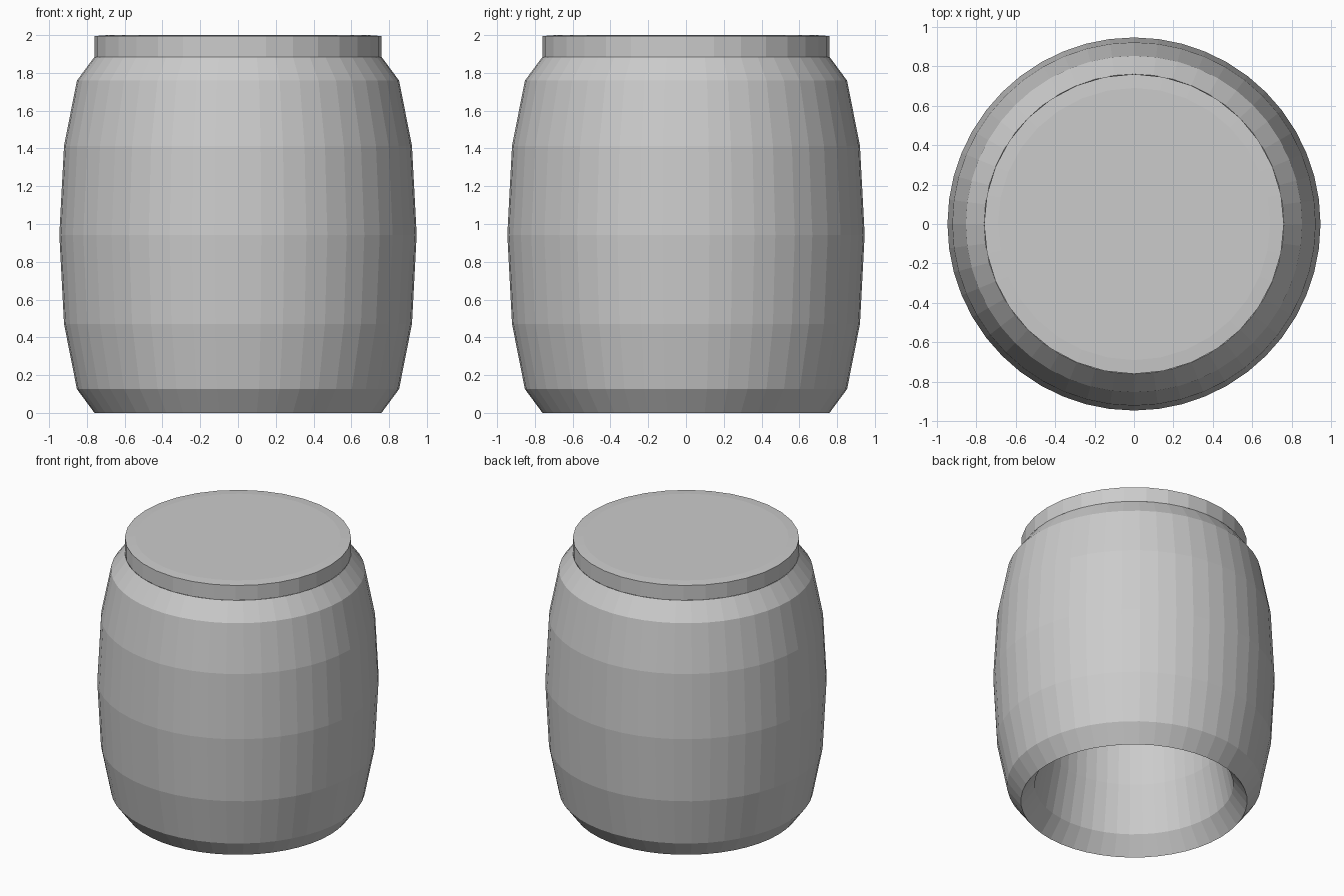
import bpy, bmesh
from math import sin, cos, pi

if "Cube" in bpy.data.objects:
    bpy.data.objects.remove(bpy.data.objects["Cube"])


def lathe(name, profile, sides, closed=False):
    """Revolve (radius, z) points around z; radius 0 makes a cap centre."""
    bm = bmesh.new()
    rings = []
    for r, z in profile:
        if r == 0:
            rings.append([bm.verts.new((0, 0, z))] * sides)
        else:
            rings.append([bm.verts.new((r * cos(2 * pi * i / sides),
                                        r * sin(2 * pi * i / sides), z))
                          for i in range(sides)])
    pairs = list(zip(rings, rings[1:]))
    if closed:
        pairs.append((rings[-1], rings[0]))
    for a, b in pairs:
        for i in range(sides):
            j = (i + 1) % sides
            bm.faces.new(list(dict.fromkeys((a[i], a[j], b[j], b[i]))))
    bmesh.ops.recalc_face_normals(bm, faces=bm.faces)
    mesh = bpy.data.meshes.new(name)
    bm.to_mesh(mesh)
    bm.free()
    obj = bpy.data.objects.new(name, mesh)
    bpy.context.collection.objects.link(obj)
    return obj


# Barrel wall: a torus stretched upward, 12-sided elliptical section, open middle
MID, RADIUS, BULGE = 0.9425, 0.76, 0.186
section = [(RADIUS + BULGE * cos(k * pi / 6), MID + MID * sin(k * pi / 6))
           for k in range(12)]
lathe("barrel_wall", section, 48, closed=True)

# Lid: short disc with a barely raised top
lathe("lid", [(0, 1.885), (0.76, 1.885), (0.76, 1.995), (0.69, 2.0), (0, 2.0)], 32)
